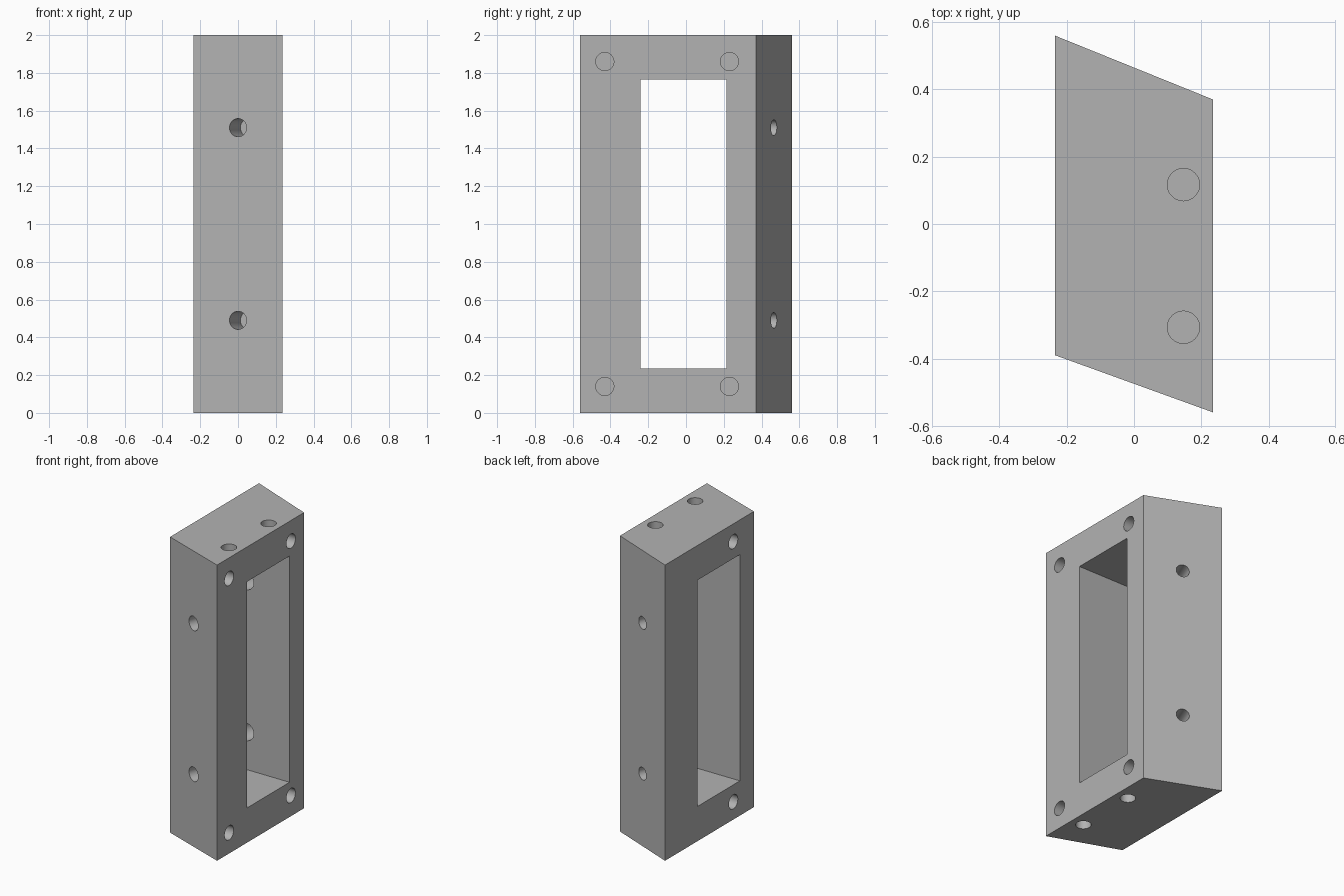
import bpy, bmesh
from math import radians
from mathutils import Vector

if "Cube" in bpy.data.objects:
    bpy.data.objects.remove(bpy.data.objects["Cube"])

grey = bpy.data.materials.new("plain grey")
grey.use_nodes = True
colour = (0.45, 0.45, 0.45, 1)
grey.diffuse_color = colour
grey.node_tree.nodes["Principled BSDF"].inputs["Base Color"].default_value = colour


def prism(name, outline, z0, z1):
    """Upright solid from a plan outline."""
    bm = bmesh.new()
    base = bm.faces.new([bm.verts.new((x, y, z0)) for x, y in outline])
    top = bmesh.ops.extrude_face_region(bm, geom=[base])["geom"]
    verts = [v for v in top if isinstance(v, bmesh.types.BMVert)]
    bmesh.ops.translate(bm, verts=verts, vec=(0, 0, z1 - z0))
    bmesh.ops.recalc_face_normals(bm, faces=bm.faces)
    mesh = bpy.data.meshes.new(name)
    bm.to_mesh(mesh)
    bm.free()
    mesh.materials.append(grey)
    obj = bpy.data.objects.new(name, mesh)
    bpy.context.collection.objects.link(obj)
    return obj


def cut(cutter):
    """Subtract a helper solid from the frame and discard it."""
    cutter.hide_render = True
    bpy.context.view_layer.objects.active = frame
    mod = frame.modifiers.new("cut", "BOOLEAN")
    mod.operation, mod.solver, mod.object = "DIFFERENCE", "EXACT", cutter
    bpy.ops.object.modifier_apply(modifier=mod.name)
    bpy.data.objects.remove(cutter)


def drill(mouth, direction, depth, radius=0.048):
    """Round hole from a point on the surface, along the inward direction."""
    d = Vector(direction).normalized()
    lead = 0.04
    bpy.ops.mesh.primitive_cylinder_add(
        vertices=40, radius=radius, depth=depth + lead,
        location=Vector(mouth) + d * (depth - lead) / 2,
        rotation=d.to_track_quat("Z", "Y").to_euler())
    cutter = bpy.context.object
    cutter.data.materials.append(grey)
    cut(cutter)


# Slanted frame body
W = 0.235
frame = prism("frame", [(-W, -0.39), (W, -0.56), (W, 0.37), (-W, 0.56)], 0, 2)

# Window through the frame
cut(prism("window_cutter", [(-1, -0.24), (1, -0.24), (1, 0.215), (-1, 0.215)], 0.235, 1.765))

# Corner holes on the wide face
for y in (-0.43, 0.23):
    for z in (0.14, 1.86):
        drill((W, y, z), (-1, 0, 0), 0.17)

# Pair of holes on the opposite face
for z in (0.12, 1.88):
    drill((-W, -0.17, z), (1, 0, 0), 0.17)

# Holes in the two ends
for y in (0.117, -0.307):
    drill((0.147, y, 2), (0, 0, -1), 0.17)
    drill((0.147, y, 0), (0, 0, 1), 0.17)

# Slanted sides: blind holes in front, counterbored through holes behind
for z in (0.49, 1.51):
    drill((0, -0.475, z), (0.17, 0.47, 0), 0.17)
    drill((0, 0.465, z), (-0.19, -0.47, 0), 0.33, 0.042)
    drill((-0.1, 0.215, z), (0.19, 0.47, 0), 0.1, 0.062)

bpy.ops.object.select_all(action="DESELECT")
frame.select_set(True)
bpy.context.view_layer.objects.active = frame
bpy.ops.object.shade_smooth_by_angle(angle=radians(30))
